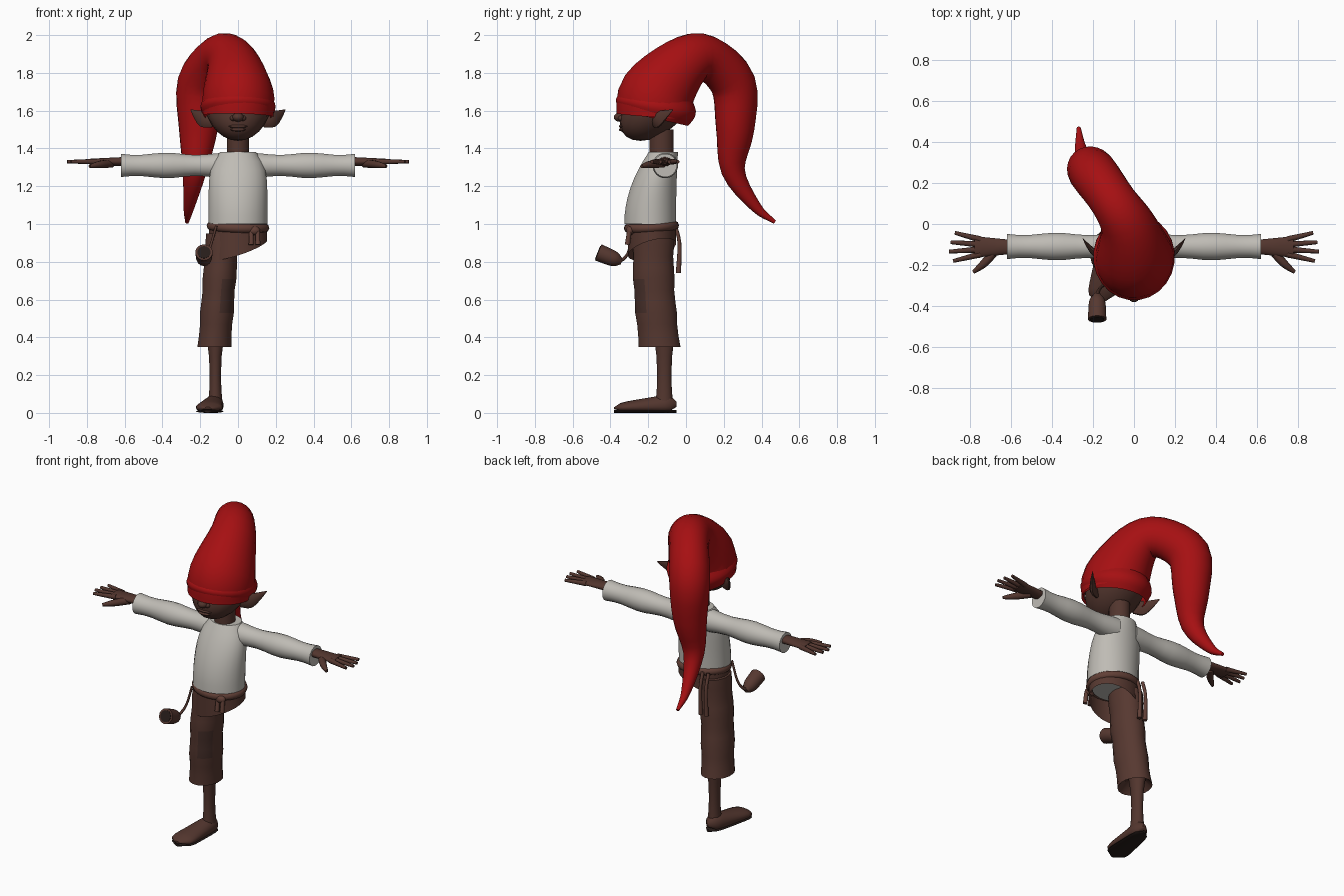
import bpy, bmesh, math
from mathutils import Vector

if "Cube" in bpy.data.objects:
    bpy.data.objects.remove(bpy.data.objects["Cube"])


def material(name, *rgb):
    mat = bpy.data.materials.new(name)
    mat.use_nodes = True
    mat.diffuse_color = (*rgb, 1)
    shader = mat.node_tree.nodes["Principled BSDF"]
    shader.inputs["Base Color"].default_value = (*rgb, 1)
    shader.inputs["Roughness"].default_value = 0.9
    return mat


RED = material("red wool", .38, .005, .006)
SKIN = material("brown skin", .085, .036, .027)
LINEN = material("white linen", .52, .5, .46)
CLOTH = material("brown cloth", .095, .04, .03)
PATCH = material("dark patch", .065, .03, .024)
ROPE = material("belt cord", .12, .05, .037)
WHITE = material("eye white", .42, .42, .4)
DARK = material("dark brown", .02, .012, .01)


def finish(part, mat, angle=45):
    part.data.materials.append(mat)
    bpy.ops.object.select_all(action='DESELECT')
    part.select_set(True)
    bpy.context.view_layer.objects.active = part
    bpy.ops.object.shade_smooth_by_angle(angle=math.radians(angle))
    return part


def join_rings(name, rings, mat, caps):
    """Build a surface through rings of points, with optional end caps."""
    bm = bmesh.new()
    loops = [[bm.verts.new(point) for point in ring] for ring in rings]
    for lower, upper in zip(loops, loops[1:]):
        for i in range(len(lower)):
            bm.faces.new((lower[i - 1], lower[i], upper[i], upper[i - 1]))
    if "start" in caps:
        bm.faces.new(loops[0])
    if "end" in caps:
        bm.faces.new(loops[-1])
    bmesh.ops.recalc_face_normals(bm, faces=bm.faces)
    mesh = bpy.data.meshes.new(name)
    bm.to_mesh(mesh)
    bm.free()
    part = bpy.data.objects.new(name, mesh)
    bpy.context.collection.objects.link(part)
    return finish(part, mat)


def circle(sides):
    angles = [math.tau * (i + .5) / sides for i in range(sides)]
    return [(math.cos(angle), math.sin(angle)) for angle in angles]


def steps(count):
    return [i / count for i in range(count + 1)]


def loft(name, axis, rows, mat, sides=20, caps=("start", "end")):
    """Each row: position on the axis, two centre values, two radii."""
    first, second = [k for k in range(3) if k != axis]
    rings = []
    for along, a, b, radius_a, radius_b in rows:
        ring = []
        for c, s in circle(sides):
            point = Vector()
            point[axis] = along
            point[first] = a + radius_a * c
            point[second] = b + radius_b * s
            ring.append(point)
        rings.append(ring)
    return join_rings(name, rings, mat, caps)


def spline(points, count=4):
    """Smooth curve through points that carry x, y, z and radius."""
    knots = [Vector(p) for p in points]
    knots = [2 * knots[0] - knots[1]] + knots + [2 * knots[-1] - knots[-2]]
    curve = []
    for a, b, c, d in zip(knots, knots[1:], knots[2:], knots[3:]):
        for t in steps(count)[:-1]:
            curve.append(b + (c - a) * t / 2 + (a - 2.5 * b + 2 * c - d / 2) * t ** 2
                         + (1.5 * (b - c) + (d - a) / 2) * t ** 3)
    return curve + [knots[-2]]


def sweep(name, points, mat, sides=10, wide=1, caps=("start", "end")):
    """Tube along a smooth bent path; wide stretches its cross-section."""
    path = spline(points)
    centres = [p.to_3d() for p in path]
    across, rings = None, []
    for i, centre in enumerate(centres):
        ahead = centres[min(i + 1, len(centres) - 1)]
        tangent = (ahead - centres[max(i - 1, 0)]).normalized()
        if across is None:
            across = Vector((0, 0, 1)) if abs(tangent.x) > .6 else Vector((1, 0, 0))
        across = (across - tangent * across.dot(tangent)).normalized()
        other = tangent.cross(across)
        radius = path[i].w
        rings.append([centre + radius * (across * c * wide + other * s)
                      for c, s in circle(sides)])
    return join_rings(name, rings, mat, caps)


def ball(name, centre, radii, mat, turn=0):
    bpy.ops.mesh.primitive_uv_sphere_add(segments=20, ring_count=12, location=centre,
                                         rotation=(0, 0, turn))
    part = bpy.context.object
    part.name, part.scale = name, radii
    return finish(part, mat, 60)


# Cap with a long drooping tail and a rolled brim
sweep("hat", [(0, -.17, 1.57, .2), (0, -.15, 1.69, .2), (-.03, -.01, 1.85, .145),
              (-.1, .11, 1.88, .12), (-.2, .25, 1.74, .125), (-.21, .26, 1.5, .105),
              (-.23, .25, 1.28, .065), (-.26, .37, 1.09, .03), (-.27, .47, 1.01, .01)],
      RED, sides=24, wide=.94, caps=("end",))
sweep("hat_brim", [(0, -.173, 1.56, .19), (0, -.16, 1.62, .217), (0, -.15, 1.68, .19)],
      RED, sides=24, wide=.92, caps=())

# Head with a narrower jaw pushed forward
head = ball("head", (0, -.165, 1.61), (.17, .17, .17), SKIN)
for v in head.data.vertices:
    if v.co.z < 0:
        v.co.x *= 1 + .1 * v.co.z
        v.co.y += .45 * v.co.z
loft("neck", 2, [(z, 0, -.13, .06, .065) for z in (1.32, 1.5)], SKIN)

# Face
ball("nose", (0, -.35, 1.565), (.03, .032, .024), SKIN)
ball("upper_lip", (0, -.337, 1.517), (.05, .018, .01), SKIN)
ball("lower_lip", (0, -.337, 1.5), (.04, .018, .01), SKIN)
for s, side in ((1, "left"), (-1, "right")):
    turn = s * .4
    ball(side + "_nostril", (s * .027, -.34, 1.56), (.016, .02, .015), SKIN)
    ball(side + "_eye", (s * .08, -.312, 1.6), (.034, .02, .016), WHITE, turn)
    ball(side + "_iris", (s * .086, -.325, 1.6), (.012, .01, .012), DARK, turn)
    ball(side + "_brow", (s * .08, -.312, 1.627), (.045, .022, .012), SKIN, turn)
    sweep(side + "_ear", [(s * .13, -.17, 1.54, .012), (s * .18, -.15, 1.555, .018),
                          (s * .22, -.11, 1.58, .01), (s * .25, -.07, 1.605, .001)],
          SKIN, wide=2.5)

# Shirt: body tapering to the shoulders, lower hem tucked into the trousers
loft("shirt_body", 2, [(1 + .38 * t, 0, -.19 + .07 * t * t, .157 - .06 * t ** 6,
                        .138 - .06 * t * t) for t in steps(8)], LINEN, sides=24)
loft("shirt_tail", 2, [(z, 0, -.18, .135, .11) for z in (.95, 1.02)], LINEN)

for s, side in ((1, "left"), (-1, "right")):
    # Creased sleeve
    sleeve = []
    for t in steps(10):
        radius = .062 + .006 * math.cos(11 * t)
        sleeve.append((s * (.06 + .56 * t), -.11, 1.31, radius, radius))
    loft(side + "_sleeve", 0, sleeve, LINEN)
    # Hand with fanned fingers
    loft(side + "_palm", 0, [(s * (.58 + .2 * t), -.112, 1.33, .033 + .02 * t, .026 - .01 * t)
                             for t in steps(3)], SKIN)
    for k in range(4):
        lean = 1.5 - k
        root = -.112 + .024 * lean
        tip = .91 - .02 * abs(k - 1.7)
        sweep(f"{side}_finger_{k}", [(s * .75, root, 1.33, .016),
                                     (s * tip, root + .022 * lean, 1.33, .009)], SKIN)
    sweep(side + "_thumb", [(s * .67, -.12, 1.32, .022), (s * .73, -.19, 1.315, .02),
                            (s * .785, -.235, 1.305, .009)], SKIN)

# Trousers: open hips with a slanted hem
hips = loft("trouser_hips", 2, [(z, 0, -.18, .155, .127) for z in (1, .95, .86)],
            CLOTH, sides=24, caps=())
for v in hips.data.vertices:
    if v.co.z < .9:
        v.co.z = .865 + .32 * v.co.x + .25 * (v.co.y + .18)

# Trousers: the single leg, with a knee patch
leg_rows = [(.4, -.12, -.14, .05, .06)]
for t in steps(10):
    crease = .003 * math.cos(20 * t)
    leg_rows.append((.35 + .6 * t, -.125 + .045 * t, -.14 - .033 * math.sin(2 * t),
                     .088 + crease, .109 + crease))
leg = loft("trouser_leg", 2, leg_rows, CLOTH)
leg.data.materials.append(PATCH)
for face in leg.data.polygons:
    if .52 < face.center.z < .73 and face.normal.y < -.4 and face.normal.x > 0:
        face.material_index = 1

# Rope belt with knot and hanging ends
bpy.ops.mesh.primitive_torus_add(major_segments=32, minor_segments=8, major_radius=.145,
                                 minor_radius=.021, location=(0, -.183, .985),
                                 rotation=(.06, .04, 0))
belt = bpy.context.object
belt.name, belt.scale = "belt", (1, .88, 1.1)
finish(belt, ROPE, 60)
ball("belt_knot", (.085, -.295, .965), (.032, .022, .024), ROPE)
for x, side in ((.105, "left"), (.07, "right")):
    sweep(side + "_knot_end", [(x, -.3, .96, .012), (x, -.31, .89, .014)], ROPE)
for x, side in ((-.075, "left"), (-.115, "right")):
    sweep(side + "_back_cord", [(x, -.06, 1, .01), (x, -.035, .9, .01),
                                (x, -.04, .74, .014)], ROPE)

# Pipe hanging from the belt
sweep("pipe_stem", [(-.115, -.295, .99, .007), (-.15, -.3, .87, .007),
                    (-.175, -.33, .815, .009), (-.18, -.37, .81, .014)], CLOTH)
sweep("pipe_bowl", [(-.18, -.34, .8, .015), (-.18, -.38, .815, .04),
                    (-.18, -.465, .85, .046)], CLOTH, sides=14)
sweep("pipe_hollow", [(-.18, -.463, .849, .035), (-.18, -.468, .851, .035)], DARK, sides=14)

# Shin, foot and sole
shin = []
for z in (.05, .12, .2, .3, .42):
    radius = .03 + .4 * (z - .2) ** 2
    shin.append((z, -.12, -.115, radius, radius + .008))
loft("shin", 2, shin, SKIN)
foot_rows, sole_rows = [], []
for t in steps(10):
    rounding = math.sqrt(1.05 - (2 * t - 1) ** 6)
    y, x, width = -.05 - .33 * t, -.12 - .04 * t, (.045 + .032 * t) * rounding
    foot_rows.append((y, x, .045 - .02 * t, width, (.06 - .035 * t) * rounding))
    sole_rows.append((y, x, .008, width, .008))
foot = loft("foot", 1, foot_rows, SKIN)
for v in foot.data.vertices:
    v.co.z = max(v.co.z, .012)
loft("sole", 1, sole_rows, DARK)
